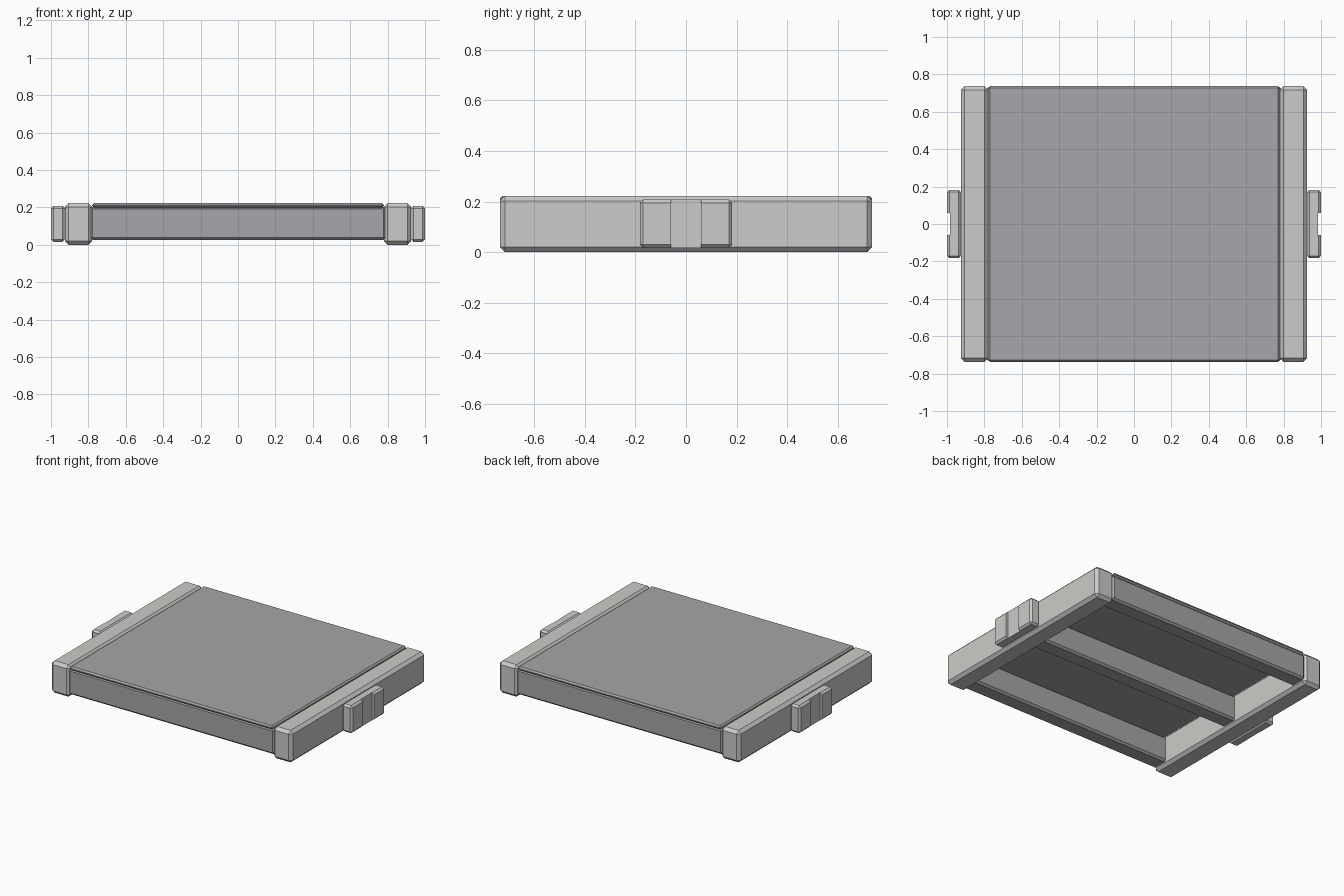
import bpy
import bmesh
from mathutils import Vector

if "Cube" in bpy.data.objects:
    bpy.data.objects.remove(bpy.data.objects["Cube"], do_unlink=True)


def make_material(name, colour):
    mat = bpy.data.materials.new(name)
    mat.use_nodes = True
    mat.diffuse_color = (*colour, 1)
    mat.node_tree.nodes["Principled BSDF"].inputs["Base Color"].default_value = (*colour, 1)
    return mat


light_grey = make_material("light warm grey", (0.60, 0.60, 0.58))
mid_grey = make_material("mid cool grey", (0.38, 0.385, 0.405))


def box(name, low, high, mat, chamfer=0.0):
    """Box between two corners, with chamfered edges."""
    low, high = Vector(low), Vector(high)
    bm = bmesh.new()
    bmesh.ops.create_cube(bm, size=1)
    bmesh.ops.scale(bm, vec=high - low, verts=bm.verts)
    bmesh.ops.translate(bm, vec=(low + high) / 2, verts=bm.verts)
    if chamfer:
        bmesh.ops.bevel(bm, geom=bm.edges[:], offset=chamfer, segments=1,
                        affect='EDGES', profile=0.5)
    mesh = bpy.data.meshes.new(name)
    bm.to_mesh(mesh)
    bm.free()
    mesh.materials.append(mat)
    obj = bpy.data.objects.new(name, mesh)
    bpy.context.collection.objects.link(obj)
    return obj


# Top plate
box("top_plate", (-0.78, -0.737, 0.197), (0.78, 0.737, 0.222), mid_grey, 0.01)

# Cross beams under the plate
for name, y in (("front_beam", -0.675), ("middle_beam", 0), ("back_beam", 0.675)):
    box(name, (-0.79, y - 0.058, 0.025), (0.79, y + 0.058, 0.203), mid_grey, 0.013)

# Side rails and grip handles
for side, s in (("left", 1), ("right", -1)):
    def span(x1, x2):
        return sorted((s * x1, s * x2))

    x1, x2 = span(0.78, 0.925)
    box(side + "_rail", (x1, -0.737, 0), (x2, 0.737, 0.222), light_grey, 0.02)

    x1, x2 = span(0.925, 1.0)
    handle = box(side + "_handle", (x1, -0.183, 0.016), (x2, 0.183, 0.208), light_grey, 0.013)

    # Shallow notch in the middle of the handle
    x1, x2 = span(0.985, 1.1)
    cutter = box(side + "_notch_cutter", (x1, -0.06, -0.1), (x2, 0.06, 0.4), light_grey)
    cutter.hide_render = True
    cutter.display_type = 'WIRE'
    notch = handle.modifiers.new("notch", 'BOOLEAN')
    notch.operation = 'DIFFERENCE'
    notch.solver = 'EXACT'
    notch.object = cutter
